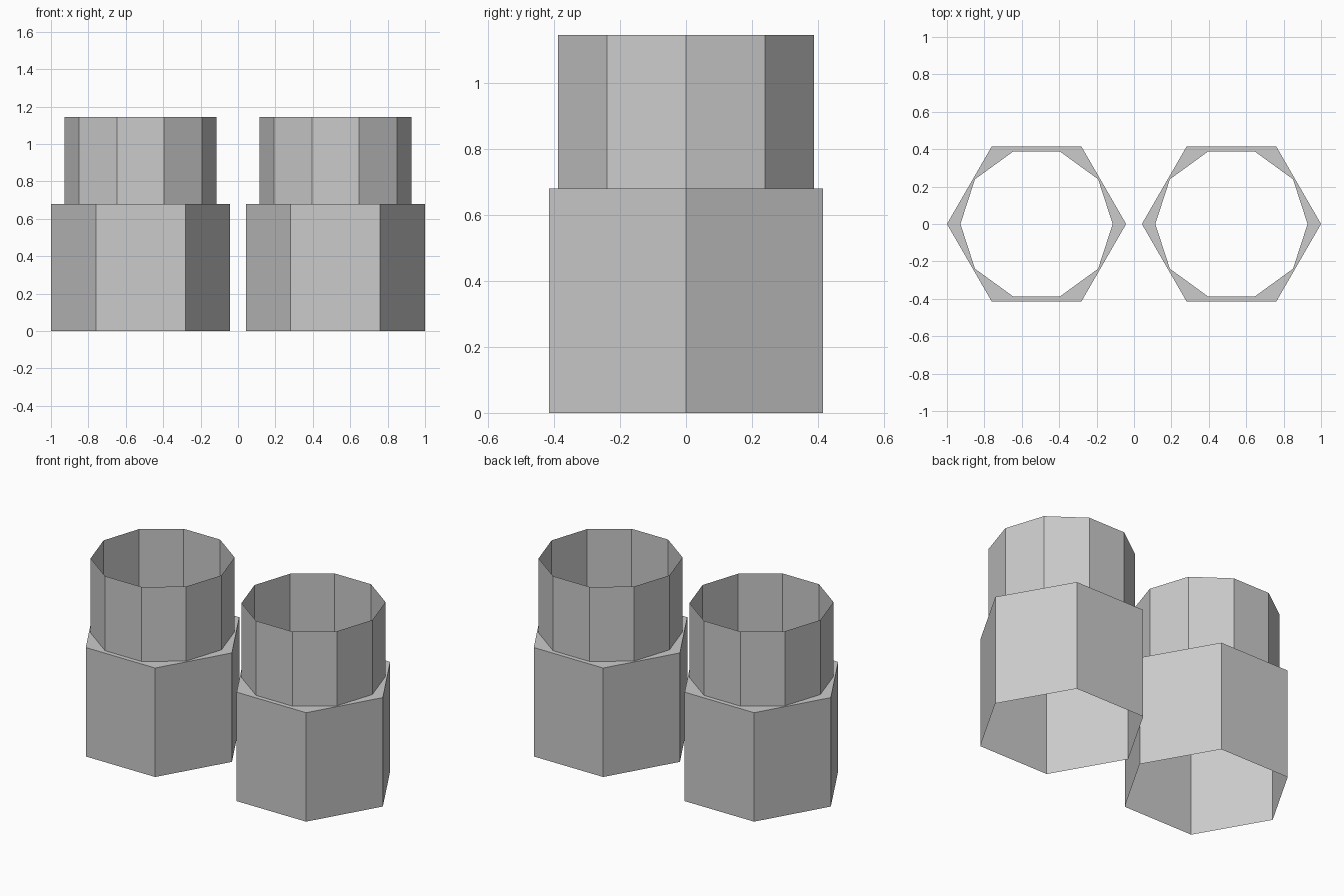
import bpy
import bmesh
from math import cos, sin, tau

cube = bpy.data.objects.get("Cube")
if cube:
    bpy.data.objects.remove(cube, do_unlink=True)

BASE_SIDES, BASE_RADIUS, BASE_TOP = 6, 0.479, 0.68
COLLAR_SIDES, COLLAR_RADIUS, COLLAR_TOP = 10, 0.407, 1.145
SPACING = 0.521

grey = bpy.data.materials.new("plain grey")
grey.use_nodes = True
colour = (0.6, 0.6, 0.6, 1)
grey.diffuse_color = colour
grey.node_tree.nodes["Principled BSDF"].inputs["Base Color"].default_value = colour


def ring(bm, sides, radius, z):
    """Closed loop of edges with one corner on the x axis."""
    verts = [bm.verts.new((radius * cos(tau * i / sides), radius * sin(tau * i / sides), z))
             for i in range(sides)]
    edges = [bm.edges.new((verts[i - 1], verts[i])) for i in range(sides)]
    return verts, edges


def tube(bm, low, high):
    """Walls between two matching rings, facing outward."""
    for i in range(len(low)):
        bm.faces.new((low[i - 1], low[i], high[i], high[i - 1]))


def finish(bm, name, x):
    mesh = bpy.data.meshes.new(name)
    bm.to_mesh(mesh)
    bm.free()
    mesh.materials.append(grey)
    obj = bpy.data.objects.new(name, mesh)
    obj.location.x = x
    bpy.context.collection.objects.link(obj)


for side, x in (("left", SPACING), ("right", -SPACING)):
    # Open six-sided base
    bm = bmesh.new()
    low, _ = ring(bm, BASE_SIDES, BASE_RADIUS, 0)
    high, _ = ring(bm, BASE_SIDES, BASE_RADIUS, BASE_TOP)
    tube(bm, low, high)
    finish(bm, side + "_base", x)

    # Flat shelf from the base rim in to the collar
    bm = bmesh.new()
    _, outer = ring(bm, BASE_SIDES, BASE_RADIUS, BASE_TOP)
    _, inner = ring(bm, COLLAR_SIDES, COLLAR_RADIUS, BASE_TOP)
    bmesh.ops.triangle_fill(bm, edges=outer + inner, use_beauty=True, normal=(0, 0, 1))
    bmesh.ops.dissolve_limit(bm, angle_limit=0.01, verts=bm.verts, edges=bm.edges)
    for face in bm.faces:
        face.normal_update()
        if face.normal.z < 0:
            face.normal_flip()
    finish(bm, side + "_shelf", x)

    # Open ten-sided collar
    bm = bmesh.new()
    low, _ = ring(bm, COLLAR_SIDES, COLLAR_RADIUS, BASE_TOP)
    high, _ = ring(bm, COLLAR_SIDES, COLLAR_RADIUS, COLLAR_TOP)
    tube(bm, low, high)
    finish(bm, side + "_collar", x)
